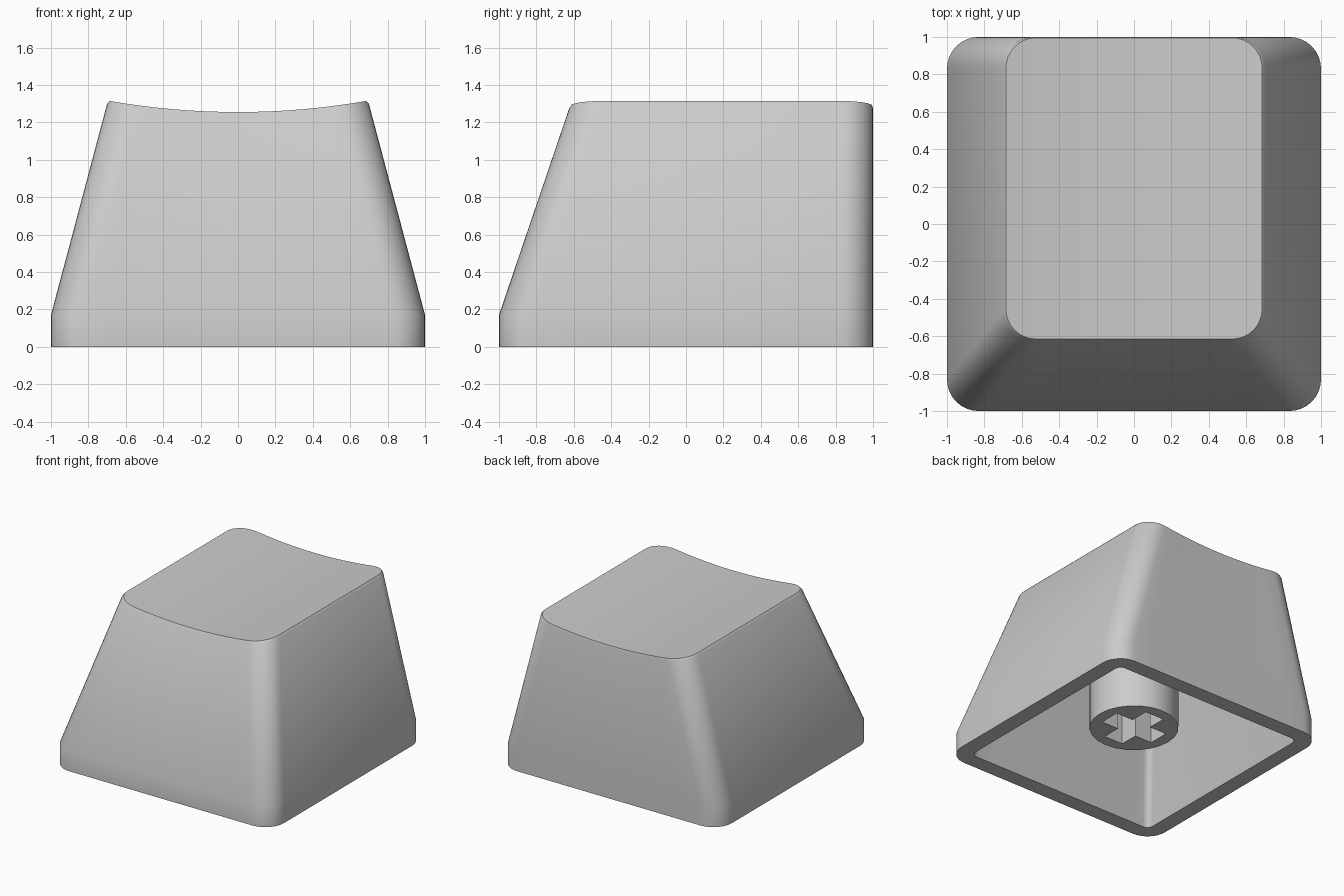
import bpy, bmesh
from math import cos, sin, pi, radians

if "Cube" in bpy.data.objects:
    bpy.data.objects.remove(bpy.data.objects["Cube"])


def dish(x):
    # scooped top, curved across x only
    return 1.255 + 0.06 * (x / 0.69) ** 2


def half_profile(hx, r, corner=8, straight=12):
    # (x, inset from the front/back edge), left to right
    left = [(-hx + r - r * cos(a), r - r * sin(a))
            for a in (i * pi / 2 / corner for i in range(corner + 1))]
    w = hx - r
    mid = [(-w + 2 * w * i / straight, 0) for i in range(1, straight)]
    right = [(-x, d) for x, d in reversed(left)]
    return left + mid + right


def add_ring(bm, hx, y0, y1, r, z):
    pts = half_profile(hx, r)
    height = z if callable(z) else (lambda x: z)
    front = [bm.verts.new((x, y0 + d, height(x))) for x, d in pts]
    back = [bm.verts.new((x, y1 - d, height(x))) for x, d in pts]
    return front, back


def bridge(bm, a, b):
    la, lb = a[0] + a[1][::-1], b[0] + b[1][::-1]
    n = len(la)
    for i in range(n):
        j = (i + 1) % n
        bm.faces.new((la[i], la[j], lb[j], lb[i]))


def cap(bm, ring):
    f, b = ring
    for i in range(len(f) - 1):
        bm.faces.new((f[i], f[i + 1], b[i + 1], b[i]))


def finish(bm, name):
    bmesh.ops.recalc_face_normals(bm, faces=bm.faces)
    me = bpy.data.meshes.new(name)
    bm.to_mesh(me)
    bm.free()
    ob = bpy.data.objects.new(name, me)
    bpy.context.collection.objects.link(ob)
    return ob


def smooth(ob, angle=35):
    bpy.ops.object.select_all(action='DESELECT')
    ob.select_set(True)
    bpy.context.view_layer.objects.active = ob
    bpy.ops.object.shade_smooth_by_angle(angle=radians(angle))


# hollow shell: from the cavity ceiling down, round the rim and up to the top
bm = bmesh.new()
rings = [add_ring(bm, *p) for p in (
    (0.58, -0.50, 0.87, 0.05, 1.12),
    (0.87, -0.87, 0.87, 0.05, 0.0),
    (1.0, -1.0, 1.0, 0.17, 0.0),
    (1.0, -1.0, 1.0, 0.17, 0.17),
    (0.70, -0.625, 1.0, 0.165, lambda x: dish(x) - 0.018),
    (0.685, -0.615, 0.995, 0.16, dish),
)]
for a, b in zip(rings, rings[1:]):
    bridge(bm, a, b)
cap(bm, rings[0])
cap(bm, rings[-1])
shell = finish(bm, "keycap_shell")
smooth(shell)


def prism(name, outline, z0, z1):
    bm = bmesh.new()
    face = bm.faces.new([bm.verts.new((x, y, z0)) for x, y in outline])
    res = bmesh.ops.extrude_face_region(bm, geom=[face], use_keep_orig=True)
    for v in res["geom"]:
        if isinstance(v, bmesh.types.BMVert):
            v.co.z = z1
    return finish(bm, name)


# round stem hanging from the ceiling
n = 24
stem = prism("stem", [(0.335 * cos(2 * pi * i / n), 0.335 * sin(2 * pi * i / n))
                      for i in range(n)], 0.17, 1.14)

# cross-shaped socket in the stem
L, w = 0.24, 0.085
cross = []
for k in range(4):
    c, s = round(cos(k * pi / 2)), round(sin(k * pi / 2))
    cross += [(x * c - y * s, x * s + y * c) for x, y in ((L, -w), (L, w), (w, w))]
cutter = prism("socket_cutter", cross, 0.1, 0.75)
cutter.hide_render = True
cutter.hide_set(True)
mod = stem.modifiers.new("socket", 'BOOLEAN')
mod.operation = 'DIFFERENCE'
mod.solver = 'EXACT'
mod.object = cutter
smooth(stem)
